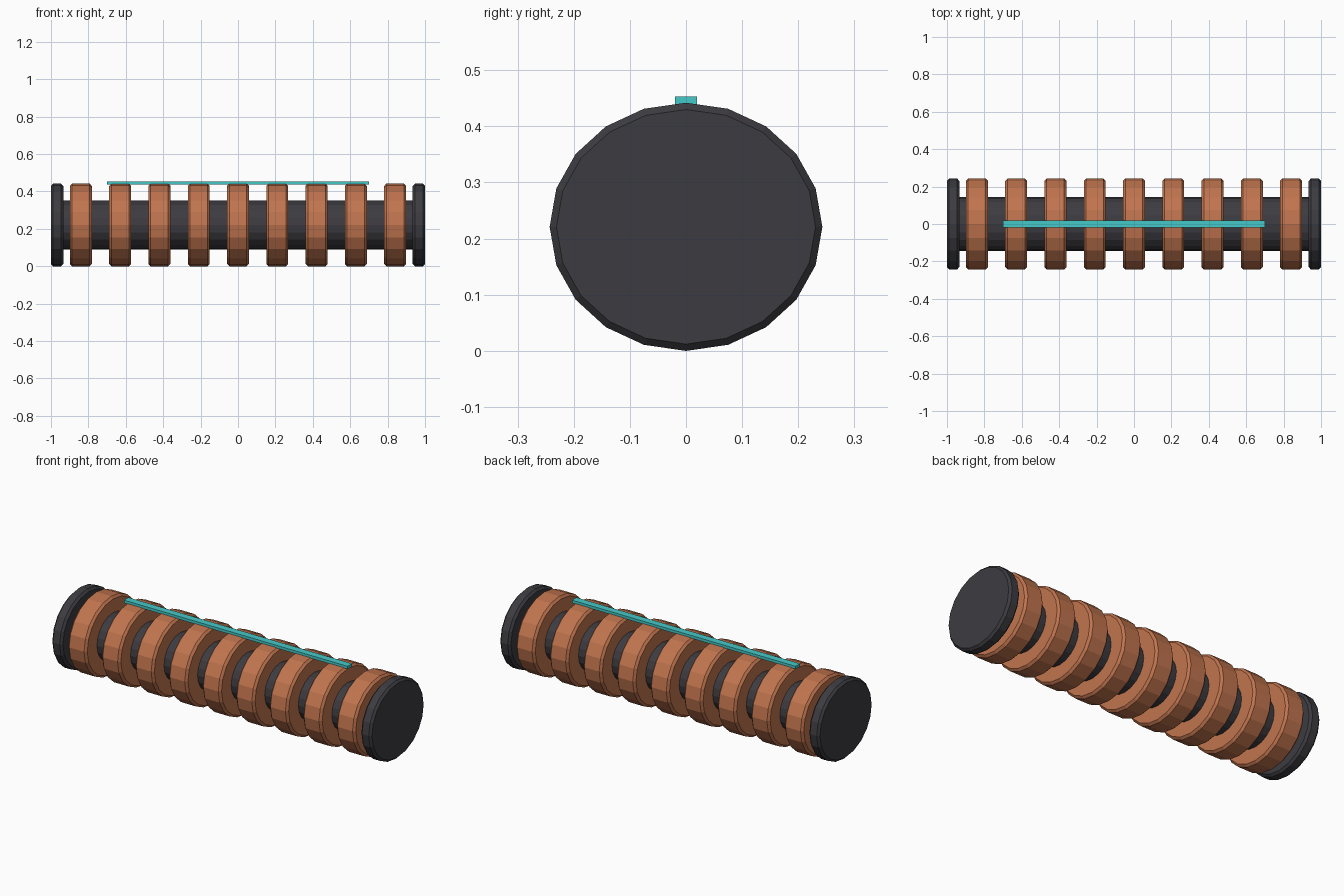
import bpy
import math
from mathutils import Matrix

cube = bpy.data.objects.get("Cube")
if cube:
    bpy.data.objects.remove(cube, do_unlink=True)

AXIS_Z = 0.221
SQUASH = 0.91


def material(name, rgb):
    mat = bpy.data.materials.new(name)
    mat.use_nodes = True
    mat.diffuse_color = (*rgb, 1)
    mat.node_tree.nodes["Principled BSDF"].inputs["Base Color"].default_value = (*rgb, 1)
    return mat


def finish(name, mat, bevel):
    obj = bpy.context.object
    obj.name = name
    obj.data.materials.append(mat)
    if bevel:
        mod = obj.modifiers.new("edge_bevel", "BEVEL")
        mod.width = bevel
        mod.segments = 1
        mod.limit_method = "ANGLE"
        mod.angle_limit = math.radians(40)
    return obj


def drum(name, x, radius, width, mat, bevel=0.0):
    """Faceted, slightly flattened cylinder lying along x, with a corner at the top."""
    bpy.ops.mesh.primitive_cylinder_add(vertices=20, radius=radius, depth=width)
    obj = finish(name, mat, bevel)
    obj.data.transform(Matrix.Diagonal((1, 1, SQUASH, 1)) @ Matrix.Rotation(math.pi / 2, 4, "Y"))
    obj.location = (x, 0, AXIS_Z)
    return obj


charcoal = material("charcoal", (0.046, 0.044, 0.052))
copper = material("copper", (0.53, 0.175, 0.076))
teal = material("teal", (0.06, 0.58, 0.58))

# Central core and the two end caps
drum("core", 0, 0.145, 1.88, charcoal)
for side, sign in (("left", 1), ("right", -1)):
    drum(f"{side}_end_cap", sign * 0.967, 0.243, 0.066, charcoal, 0.012)

# Evenly spaced copper rings
for i in range(9):
    drum(f"ring_{i + 1}", (i - 4) * 0.21, 0.243, 0.117, copper, 0.012)

# Thin strip along the top
bpy.ops.mesh.primitive_cube_add(size=1)
strip = finish("top_strip", teal, 0)
strip.data.transform(Matrix.Diagonal((1.4, 0.04, 0.016, 1)))
strip.location = (0, 0, 0.445)
